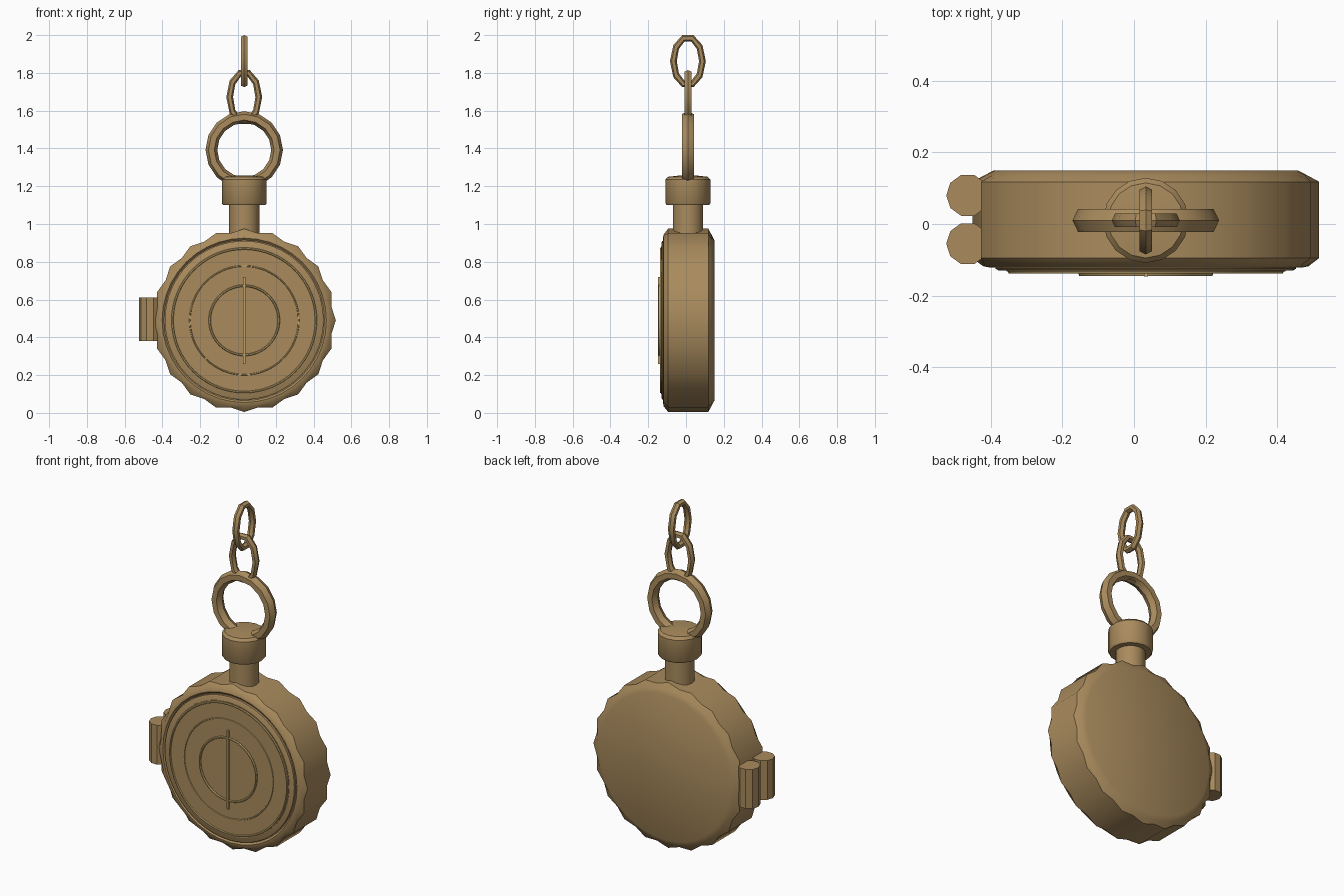
import bpy
import bmesh
from math import cos, sin, pi, radians

cube = bpy.data.objects.get("Cube")
if cube:
    bpy.data.objects.remove(cube, do_unlink=True)

CX, CY, CZ = 0.033, 0.01, 0.49   # shared centre line, and height of the case centre


def material(name, colour):
    mat = bpy.data.materials.new(name)
    mat.use_nodes = True
    mat.diffuse_color = colour
    mat.node_tree.nodes["Principled BSDF"].inputs["Base Color"].default_value = colour
    return mat


BRASS = material("aged_brass", (0.40, 0.26, 0.11, 1))
GOLD = material("pale_brass", (0.52, 0.37, 0.15, 1))


def skin(name, rows, centre, mat=BRASS, closed=False, angle=40):
    """Join equal rows of points into a tube, capped unless closed."""
    bm = bmesh.new()
    rings = [[bm.verts.new(p) for p in row] for row in rows]
    n = len(rows[0])
    pairs = list(zip(rings, rings[1:]))
    if closed:
        pairs.append((rings[-1], rings[0]))
    else:
        bm.faces.new(rings[0])
        bm.faces.new(rings[-1])
    for a, b in pairs:
        for i in range(n):
            j = (i + 1) % n
            bm.faces.new((a[i], a[j], b[j], b[i]))
    bmesh.ops.recalc_face_normals(bm, faces=bm.faces)
    mesh = bpy.data.meshes.new(name)
    bm.to_mesh(mesh)
    bm.free()
    obj = bpy.data.objects.new(name, mesh)
    obj.location = centre
    mesh.materials.append(mat)
    bpy.context.collection.objects.link(obj)
    bpy.ops.object.select_all(action="DESELECT")
    obj.select_set(True)
    bpy.context.view_layer.objects.active = obj
    bpy.ops.object.shade_smooth_by_angle(angle=radians(angle))
    return obj


def turned(name, profile, centre, sides, axis="z", flute=1.0, mat=BRASS, angle=40):
    """Turn (radius, position, fluted) steps about an axis."""
    rows = []
    for r, h, fluted in profile:
        row = []
        for i in range(sides):
            a = 2 * pi * i / sides
            k = r * (flute if fluted and i % 2 else 1)
            u, v = k * cos(a), k * sin(a)
            row.append((u, h, v) if axis == "y" else (u, v, h))
        rows.append(row)
    return skin(name, rows, centre, mat, angle=angle)


def link(name, rx, rz, thick, depth, centre, sides, plane="xz", mat=BRASS, section=6):
    """Oval ring with a faceted cross-section."""
    rows = []
    for i in range(sides):
        a = 2 * pi * i / sides
        row = []
        for j in range(section):
            b = 2 * pi * j / section
            off = thick * cos(b)
            u, v, w = (rx + off) * cos(a), depth * sin(b), (rz + off) * sin(a)
            row.append((u, v, w) if plane == "xz" else (v, u, w))
        rows.append(row)
    return skin(name, rows, centre, mat, closed=True)


# Case with a scalloped side and rounded shoulders
turned("case", [(0.425, 0.15, False), (0.45, 0.137, False), (0.485, 0.118, True),
                (0.485, -0.095, True), (0.455, -0.118, False), (0.435, -0.122, False),
                (0.425, -0.112, False)],
       (CX, 0, CZ), 40, axis="y", flute=0.963)

# Stepped front cover
turned("cover_rim", [(0.42, -0.10, False), (0.42, -0.125, False), (0.412, -0.13, False)],
       (CX, 0, CZ), 64, axis="y")
turned("cover_plate", [(0.39, -0.12, False), (0.39, -0.133, False)],
       (CX, 0, CZ), 64, axis="y")

# Raised decorative rings and centre bar
for name, radius, y, size in (("outer_trim", 0.38, -0.132, 0.006),
                              ("middle_trim", 0.288, -0.132, 0.004),
                              ("inner_trim", 0.183, -0.138, 0.006)):
    link(name, radius, radius, size, size + 0.002, (CX, y, CZ), 64, mat=GOLD)

bpy.ops.mesh.primitive_cube_add(size=1, location=(CX, -0.139, CZ))
bar = bpy.context.object
bar.name = "centre_bar"
bar.scale = (0.011, 0.016, 0.46)
bar.data.materials.append(GOLD)

# Hinge knuckles on the right side
for name, y in (("hinge_front", -0.055), ("hinge_back", 0.08)):
    turned(name, [(0.06, -0.115, False), (0.06, 0.115, False)],
           (-0.465, y, 0.495), 10, angle=20)

# Stem and crown
turned("stem", [(0.08, 0.93, False), (0.08, 1.12, False)], (CX, CY, 0), 16)
turned("crown", [(0.112, 1.10, False), (0.119, 1.11, False), (0.119, 1.235, False),
                 (0.105, 1.25, False), (0.05, 1.256, False)], (CX, CY, 0), 16)

# Bow and chain links
link("bow", 0.174, 0.174, 0.031, 0.037, (CX, CY, 1.392), 16)
link("lower_link", 0.077, 0.132, 0.018, 0.022, (CX, CY, 1.672), 10)
link("upper_link", 0.077, 0.127, 0.018, 0.02, (CX, CY, 1.862), 10, plane="yz")
